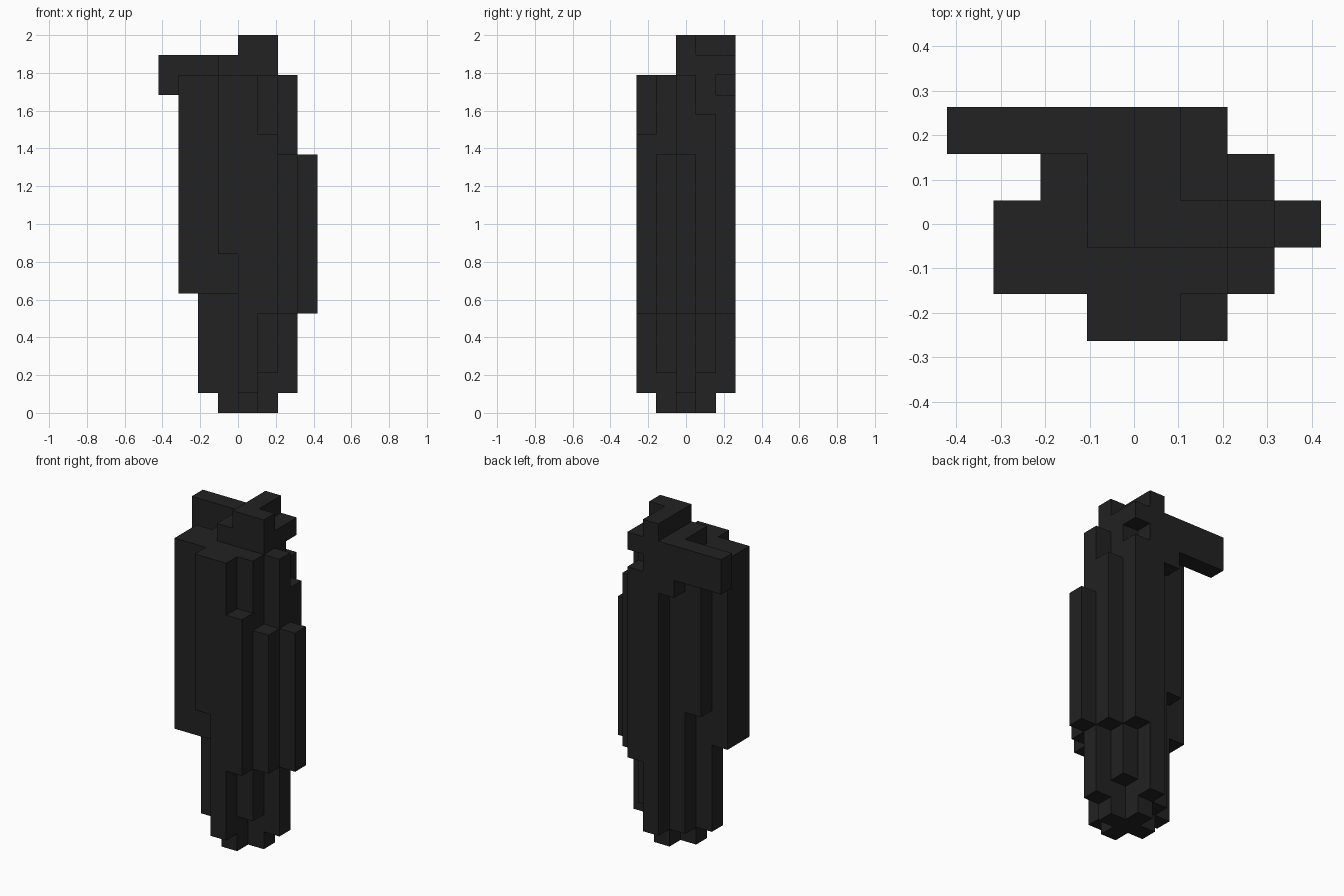
import bpy, bmesh
from mathutils import Vector

cube = bpy.data.objects.get("Cube")
if cube:
    bpy.data.objects.remove(cube, do_unlink=True)

U = 2 / 19  # edge of one block

# Single flat colour
mat = bpy.data.materials.new("charcoal")
mat.use_nodes = True
col = (0.016, 0.016, 0.016, 1)
mat.diffuse_color = col
mat.node_tree.nodes["Principled BSDF"].inputs["Base Color"].default_value = col


def block_part(name, boxes):
    """Merge boxes (x0, x1, y0, y1, z0, z1 in blocks) into one clean shell."""
    cells = {(x, y, z) for x0, x1, y0, y1, z0, z1 in boxes
             for x in range(x0, x1) for y in range(y0, y1) for z in range(z0, z1)}
    bm = bmesh.new()
    for c in cells:
        for axis in range(3):
            for side in (0, 1):
                near = list(c)
                near[axis] += 2 * side - 1
                if tuple(near) in cells:
                    continue
                # Outer face of the block, wound to point outwards
                corners = []
                for a, b in ((0, 0), (1, 0), (1, 1), (0, 1)):
                    p = list(c)
                    p[axis] += side
                    p[(axis + 1) % 3] += a
                    p[(axis + 2) % 3] += b
                    corners.append(Vector((p[0], p[1] - 2.5, p[2])) * U)
                if side == 0:
                    corners.reverse()
                bm.faces.new([bm.verts.new(v) for v in corners])
    bmesh.ops.remove_doubles(bm, verts=bm.verts, dist=1e-4)
    bmesh.ops.dissolve_limit(bm, angle_limit=0.01, verts=bm.verts, edges=bm.edges)
    mesh = bpy.data.meshes.new(name)
    bm.to_mesh(mesh)
    bm.free()
    mesh.materials.append(mat)
    obj = bpy.data.objects.new(name, mesh)
    bpy.context.collection.objects.link(obj)
    return obj


# Central trunk with its cross-shaped foot
block_part("trunk", [
    (0, 1, 1, 4, 0, 17), (-1, 2, 2, 3, 0, 17),
    (0, 1, 0, 1, 1, 17), (0, 1, 4, 5, 1, 17),
    (-2, -1, 2, 3, 1, 17), (2, 3, 2, 3, 1, 17),
    (-1, 0, 3, 4, 1, 17), (1, 2, 1, 2, 2, 17), (1, 2, 3, 4, 2, 17),
])

# Slabs hanging on the -x side
block_part("right_slabs", [
    (-3, 0, 1, 2, 6, 17), (-3, -2, 2, 3, 6, 17),
    (-1, 0, 0, 1, 8, 17), (-2, -1, 3, 4, 8, 17),
])

# Staggered strips around the +x side
for name, x, y, top in (("front_strip", 1, 0, 14), ("front_left_strip", 2, 1, 13),
                        ("left_strip", 3, 2, 13), ("back_left_strip", 2, 3, 15),
                        ("back_strip", 1, 4, 16)):
    block_part(name, [(x, x + 1, y, y + 1, 5, top)])

# Cap on top of the trunk
block_part("cap", [
    (-1, 2, 2, 4, 17, 18), (0, 2, 4, 5, 17, 18),
    (0, 1, 2, 5, 18, 19), (1, 2, 2, 3, 18, 19),
])

# Branch reaching out along the back
block_part("branch", [(-4, 0, 4, 5, 16, 18), (-1, 0, 4, 5, 15, 16)])
